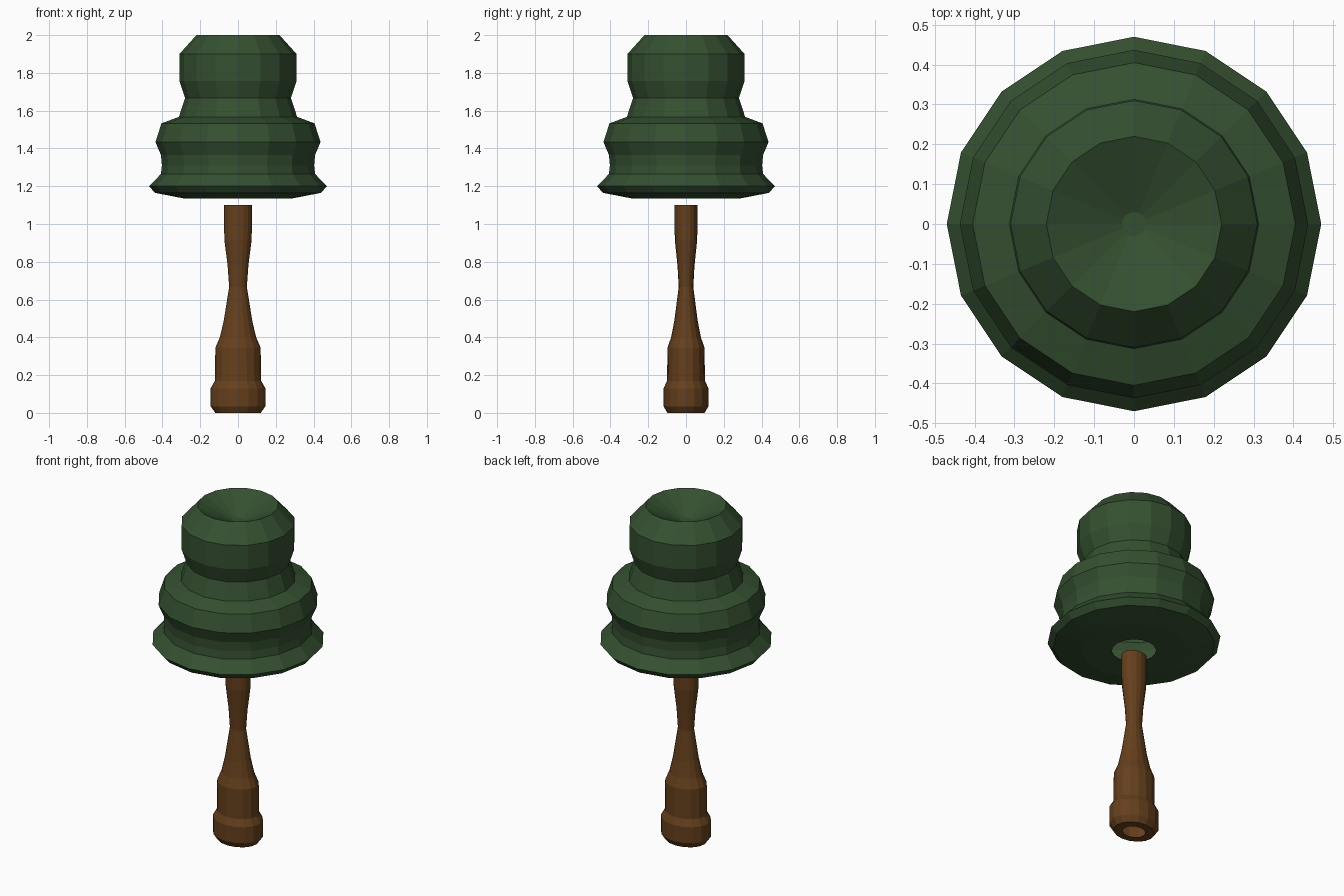
import bpy, bmesh
from math import cos, sin, tau

if "Cube" in bpy.data.objects:
    bpy.data.objects.remove(bpy.data.objects["Cube"])


def lathe(name, profile, color, sides=16, y_scale=1.0, cap_end=True):
    """Revolve (radius, z) points around z; the first ring stays open."""
    bm = bmesh.new()
    rings = [[bm.verts.new((r * cos(tau * i / sides), r * y_scale * sin(tau * i / sides), z))
              for i in range(sides)] for r, z in profile]
    for a, b in zip(rings, rings[1:]):
        for i in range(sides):
            j = (i + 1) % sides
            bm.faces.new((a[i], a[j], b[j], b[i]))
    if cap_end:
        bm.faces.new(rings[-1])
    mesh = bpy.data.meshes.new(name)
    bm.to_mesh(mesh)
    bm.free()
    mat = bpy.data.materials.new(name + "_color")
    mat.diffuse_color = color
    mat.use_nodes = True
    mat.node_tree.nodes["Principled BSDF"].inputs["Base Color"].default_value = mat.diffuse_color
    mesh.materials.append(mat)
    obj = bpy.data.objects.new(name, mesh)
    bpy.context.collection.objects.link(obj)
    return obj


# Trunk: slightly flattened, waisted, with an open ring underneath
lathe("trunk", [
    (0.066, 0.0), (0.12, 0.0), (0.145, 0.035), (0.145, 0.13), (0.122, 0.17),
    (0.12, 0.345), (0.096, 0.40), (0.075, 0.49), (0.047, 0.667),
    (0.055, 0.78), (0.072, 0.915), (0.074, 1.0), (0.074, 1.1),
], (0.13, 0.05, 0.012, 1), y_scale=0.82)

# Foliage: tiered hollow crown with an opening below and a dished top
lathe("foliage", [
    (0.12, 1.135), (0.285, 1.135), (0.44, 1.165), (0.47, 1.2),
    (0.408, 1.265), (0.403, 1.31), (0.408, 1.365), (0.437, 1.434),
    (0.405, 1.533), (0.313, 1.567), (0.28, 1.667), (0.31, 1.757),
    (0.31, 1.90), (0.22, 2.0), (0.03, 1.91),
], (0.035, 0.08, 0.03, 1))
